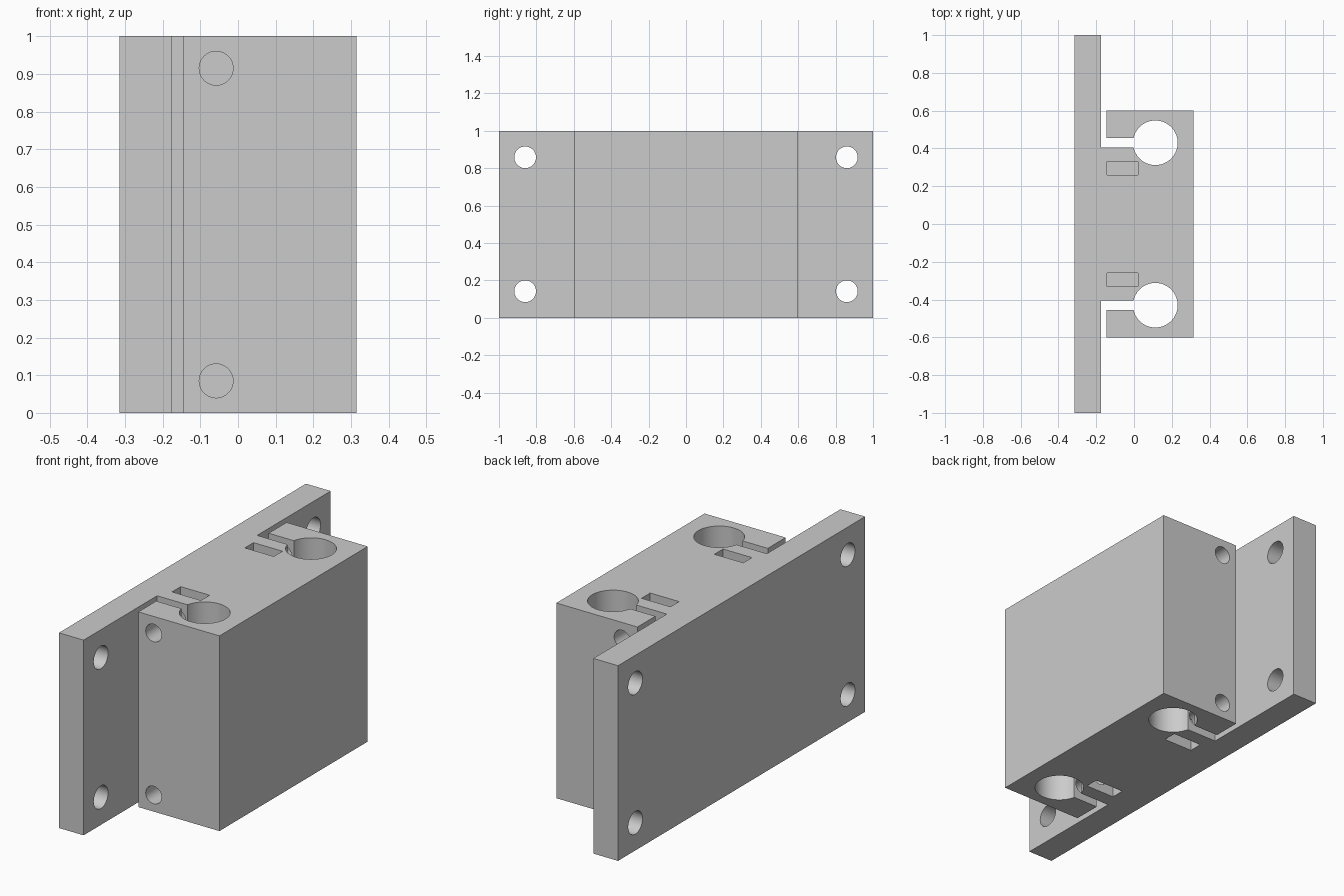
import bpy, bmesh, math
from mathutils import Matrix, Vector

cube = bpy.data.objects.get("Cube")
if cube:
    bpy.data.objects.remove(cube, do_unlink=True)

HEIGHT = 1.0
BORE_X, BORE_Y, BORE_R = 0.113, 0.43, 0.118
SLOT_IN, SLOT_OUT = 0.405, 0.455
PLATE_BACK, PLATE_FRONT = -0.315, -0.175
JAW_X, BLOCK_X, BLOCK_Y = -0.145, 0.315, 0.6

grey = bpy.data.materials.new("light_grey")
grey.use_nodes = True
colour = (0.6, 0.6, 0.6, 1)
grey.diffuse_color = colour
grey.node_tree.nodes["Principled BSDF"].inputs["Base Color"].default_value = colour


def add_object(name, bm):
    bmesh.ops.recalc_face_normals(bm, faces=bm.faces)
    mesh = bpy.data.meshes.new(name)
    bm.to_mesh(mesh)
    bm.free()
    mesh.materials.append(grey)
    obj = bpy.data.objects.new(name, mesh)
    bpy.context.collection.objects.link(obj)
    return obj


def add_cylinder(bm, centre, radius, length, axis):
    turn = Vector((0, 0, 1)).rotation_difference(Vector(axis)).to_matrix().to_4x4()
    bmesh.ops.create_cone(bm, cap_ends=True, segments=48, radius1=radius,
                          radius2=radius, depth=length,
                          matrix=Matrix.Translation(centre) @ turn)


def add_box(bm, centre, size):
    bmesh.ops.create_cube(bm, size=1, matrix=Matrix.Translation(centre)
                          @ Matrix.Diagonal((*size, 1)))


# Half of the plan outline: clamp jaw, split bore and mounting flange
gap = math.asin((SLOT_OUT - SLOT_IN) / 2 / BORE_R)
steps = 64
start, end = 3 * math.pi - gap, math.pi + gap
half = [(BLOCK_X, BLOCK_Y), (JAW_X, BLOCK_Y), (JAW_X, SLOT_OUT)]
for i in range(steps + 1):
    a = start + (end - start) * i / steps
    half.append((BORE_X + BORE_R * math.cos(a), BORE_Y + BORE_R * math.sin(a)))
half += [(PLATE_FRONT, SLOT_IN), (PLATE_FRONT, 1), (PLATE_BACK, 1)]
outline = half + [(x, -y) for x, y in reversed(half)]

# Extruded bracket body
bm = bmesh.new()
face = bm.faces.new([bm.verts.new((x, y, 0)) for x, y in outline])
top = bmesh.ops.extrude_face_region(bm, geom=[face])["geom"]
bmesh.ops.translate(bm, vec=(0, 0, HEIGHT),
                    verts=[v for v in top if isinstance(v, bmesh.types.BMVert)])
body = add_object("clamp_bracket", bm)

# Mounting holes, clamp screw holes and nut pockets
mount, screws, pockets = bmesh.new(), bmesh.new(), bmesh.new()
for side in (-1, 1):
    for level in (-1, 1):
        add_cylinder(mount, (-0.245, side * 0.86, 0.5 + level * 0.358),
                     0.058, 0.3, (1, 0, 0))
        add_cylinder(screws, (-0.058, side * 0.5, 0.5 + level * 0.415),
                     0.045, 0.4, (0, 1, 0))
        add_box(pockets, (-0.061, side * 0.295, 0.5 + level * 0.5),
                (0.164, 0.07, 0.34))

cutters = [add_object("mounting_hole_cutter", mount),
           add_object("clamp_screw_cutter", screws),
           add_object("nut_pocket_cutter", pockets)]
bpy.ops.object.select_all(action="DESELECT")
body.select_set(True)
bpy.context.view_layer.objects.active = body
for cutter in cutters:
    cutter.hide_render = True
    cut = body.modifiers.new(cutter.name, "BOOLEAN")
    cut.operation = "DIFFERENCE"
    cut.solver = "EXACT"
    cut.object = cutter
    bpy.ops.object.modifier_apply(modifier=cut.name)
    bpy.data.objects.remove(cutter, do_unlink=True)

# Smooth bores, crisp edges
bpy.ops.object.shade_smooth_by_angle(angle=math.radians(30))
